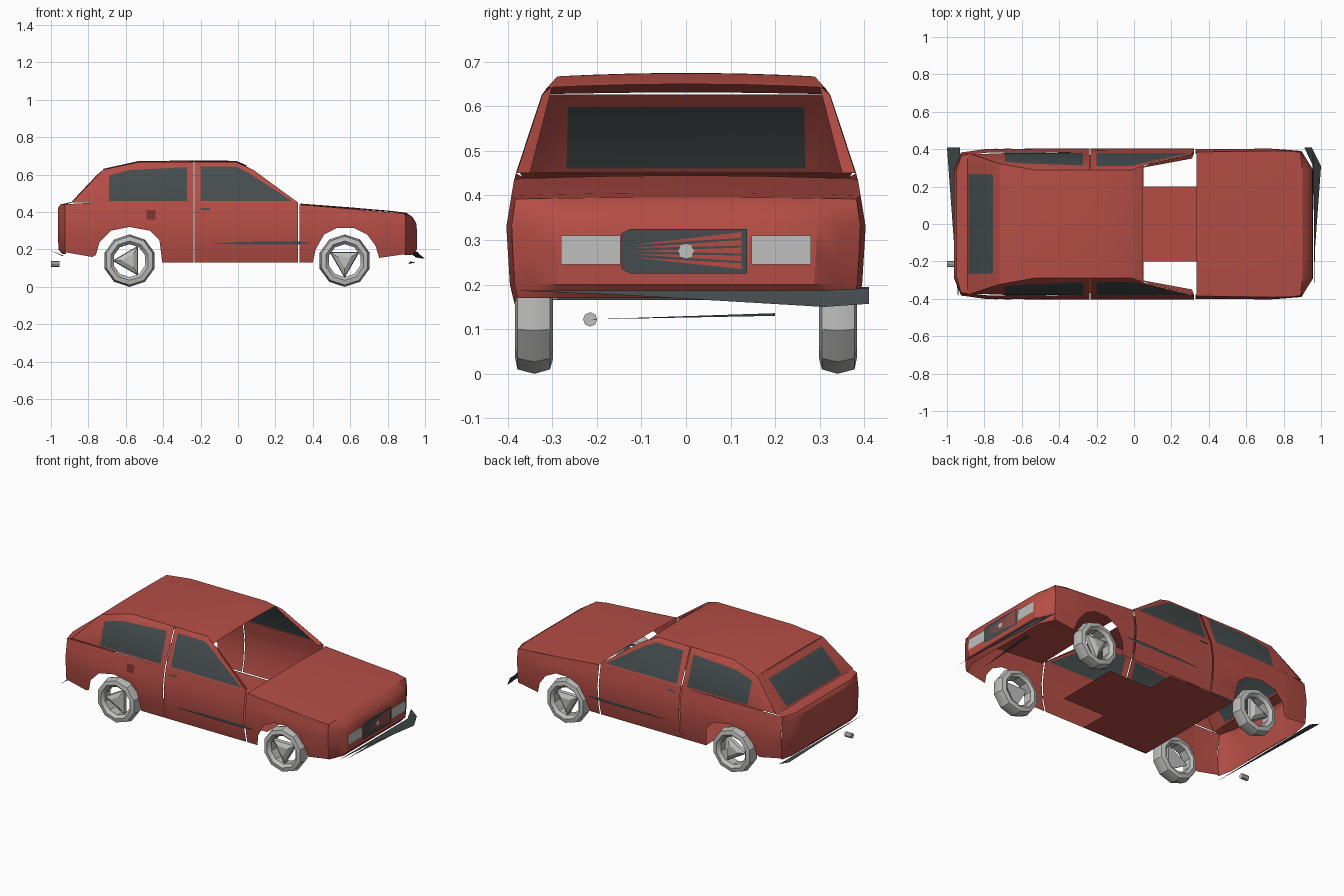
import bpy, bmesh, math
from mathutils import Vector

cube = bpy.data.objects.get("Cube")
if cube:
    bpy.data.objects.remove(cube, do_unlink=True)


def material(name, rgb):
    m = bpy.data.materials.new(name)
    m.use_nodes = True
    m.diffuse_color = (*rgb, 1)
    m.node_tree.nodes["Principled BSDF"].inputs["Base Color"].default_value = (*rgb, 1)
    return m


RED = material("red paint", (0.46, 0.075, 0.06))
DEEP = material("deep red", (0.2, 0.03, 0.025))
DARK = material("dark glass and trim", (0.06, 0.073, 0.077))
GREY = material("light grey", (0.52, 0.52, 0.51))


def interp(pts, v):
    if v <= pts[0][0]:
        return pts[0][1]
    for (a, p), (b, q) in zip(pts, pts[1:]):
        if v <= b:
            return p + (q - p) * (v - a) / (b - a)
    return pts[-1][1]


SECTION = [(0.13, 0.378), (0.2, 0.395), (0.33, 0.403), (0.44, 0.385), (0.63, 0.322), (0.668, 0.288)]
TAPER = [(-0.96, 0.93), (-0.85, 1), (0.84, 1), (0.9, 0.97)]
SHOULDER = [(-0.96, 0.435), (-0.88, 0.45), (0.322, 0.45), (0.33, 0.44), (0.895, 0.392)]


def half_width(x, z):
    return interp(SECTION, z) * interp(TAPER, x)


def build(name, verts, faces, mats, picks=None):
    """Mesh object with normals turned away from the middle of the car."""
    bm = bmesh.new()
    vs = [bm.verts.new(v) for v in verts]
    for i, f in enumerate(faces):
        face = bm.faces.new([vs[k] for k in f])
        face.material_index = picks[i] if picks else 0
    bmesh.ops.recalc_face_normals(bm, faces=bm.faces)
    mid = Vector((0, 0, 0.3))
    if sum((f.calc_center_median() - mid).dot(f.normal) * f.calc_area() for f in bm.faces) < 0:
        bmesh.ops.reverse_faces(bm, faces=bm.faces)
    me = bpy.data.meshes.new(name)
    bm.to_mesh(me)
    bm.free()
    for m in mats:
        me.materials.append(m)
    me.shade_smooth()
    me.set_sharp_from_angle(angle=math.radians(32))
    ob = bpy.data.objects.new(name, me)
    bpy.context.scene.collection.objects.link(ob)
    return ob


def grid(name, rows, mat, wrap=False):
    n = len(rows[0])
    faces = []
    for i in range(len(rows) if wrap else len(rows) - 1):
        j = (i + 1) % len(rows)
        faces += [(i * n + k, i * n + k + 1, j * n + k + 1, j * n + k) for k in range(n - 1)]
    return build(name, [v for r in rows for v in r], faces, [mat])


def side_panel(name, bottom, s):
    """Body side from a lower outline up to the shoulder line."""
    rows = []
    for x, zb in bottom:
        zt = interp(SHOULDER, x)
        zs = [zb + (zt - zb) * t / 5 for t in range(6)]
        rows.append([(x, s * half_width(x, z), z) for z in zs])
    grid(name, rows, RED)


def skin(name, stations):
    """Panel spanning the car: (x, z, crown, bow) for each station."""
    rows = []
    for x, z, crown, bow in stations:
        w = half_width(x - bow, z)
        rows.append([(x - bow * max(0, abs(t) - 0.75) / 0.25, w * t, z + crown * (1 - t * t))
                     for t in (-1, -0.88, -0.75, -0.4, 0, 0.4, 0.75, 0.88, 1)])
    grid(name, rows, RED)


def framed(name, outer, inner):
    """Red frame around one dark pane."""
    n = len(outer)
    faces = [(i, (i + 1) % n, n + (i + 1) % n, n + i) for i in range(n)]
    faces.append(tuple(range(n, 2 * n)))
    build(name, outer + inner, faces, [RED, DARK], [0] * n + [1])


def flat(name, pts, mat):
    build(name, pts, [tuple(range(len(pts)))], [mat])


def on_side(pts, s, off=0.0):
    return [(x, s * (half_width(x, z) + off), z) for x, z in pts]


def wheel(name, x, s, turn):
    profile = [(0.088, 0.365), (0.105, 0.383), (0.13, 0.378), (0.14, 0.34),
               (0.13, 0.305), (0.105, 0.298), (0.088, 0.31), (0.088, 0.365)]
    rows = []
    for i in range(10):
        a = math.tau * i / 10
        rows.append([(x + r * math.sin(a), s * y, 0.14 - r * math.cos(a)) for r, y in profile])
    faces_obj = grid(name + "_tyre", rows, GREY, wrap=True)
    # three cornered spoke plate with a raised hub
    rows = []
    for i in range(3):
        a = turn + math.tau * i / 3
        rows.append([(x + r * math.cos(a), s * y, 0.14 + r * math.sin(a))
                     for r, y in ((0.0, 0.34), (0.092, 0.34), (0.085, 0.36), (0.04, 0.375), (0.0, 0.375))])
    grid(name + "_spokes", rows, GREY, wrap=True)


REAR = [(-0.925, 0.185), (-0.78, 0.16), (-0.76, 0.17), (-0.74, 0.24), (-0.68, 0.3), (-0.58, 0.32),
        (-0.47, 0.3), (-0.42, 0.25), (-0.405, 0.13), (-0.238, 0.13)]
DOOR = [(-0.232, 0.13), (0.04, 0.13), (0.322, 0.13)]
FENDER = [(0.33, 0.13), (0.4, 0.13), (0.415, 0.2), (0.46, 0.28), (0.53, 0.315), (0.62, 0.315),
          (0.69, 0.28), (0.735, 0.22), (0.755, 0.155), (0.895, 0.175)]

for s, tag in ((-1, "nearside"), (1, "offside")):
    # lower body sides
    side_panel("rear_quarter_" + tag, REAR, s)
    side_panel("door_" + tag, DOOR, s)
    side_panel("fender_" + tag, FENDER, s)
    # windows and their frames
    framed("rear_side_window_" + tag,
           on_side([(-0.89, 0.45), (-0.72, 0.627), (-0.53, 0.667), (-0.238, 0.667), (-0.238, 0.45)], s),
           on_side([(-0.69, 0.46), (-0.69, 0.595), (-0.58, 0.625), (-0.272, 0.64), (-0.272, 0.46)], s))
    framed("door_window_" + tag,
           on_side([(-0.232, 0.45), (-0.232, 0.667), (-0.01, 0.667), (0.08, 0.627), (0.322, 0.45)], s),
           on_side([(-0.2, 0.46), (-0.2, 0.643), (-0.01, 0.643), (0.055, 0.61), (0.29, 0.458)], s))
    flat("windscreen_pillar_" + tag, [(0.04, s * 0.3, 0.645), (0.08, s * 0.322, 0.627),
                                      (0.322, s * 0.38, 0.45), (0.31, s * 0.35, 0.45)], RED)
    # side trim
    flat("rub_strip_" + tag, on_side([(-0.15, 0.23), (0.1, 0.226), (0.32, 0.226), (0.395, 0.235),
                                      (0.32, 0.244), (0.0, 0.24)], s, 0.006), DARK)
    flat("door_handle_" + tag, on_side([(-0.2, 0.41), (-0.15, 0.412), (-0.15, 0.422), (-0.2, 0.42)], s, 0.006), DARK)
    wheel("rear_wheel_" + tag, -0.58, s, math.pi)
    wheel("front_wheel_" + tag, 0.57, s, -math.pi / 2)
    # headlight
    flat("headlight_" + tag, [(0.961, s * y, z) for y, z in
                              ((0.147, 0.245), (0.28, 0.245), (0.28, 0.31), (0.147, 0.31))], GREY)

flat("fuel_flap", on_side([(-0.49, 0.36), (-0.44, 0.36), (-0.44, 0.41), (-0.49, 0.41)], -1, 0.005), DEEP)

# panels across the car
skin("roof", [(0.045, 0.642, 0.008, 0), (-0.01, 0.667, 0.007, 0), (-0.25, 0.667, 0.008, 0),
              (-0.53, 0.667, 0.006, 0), (-0.72, 0.627, 0.004, 0)])
skin("bonnet", [(0.335, 0.437, 0.008, 0), (0.6, 0.417, 0.008, 0), (0.82, 0.4, 0.006, 0), (0.9, 0.392, 0.004, 0.01)])
skin("nose", [(0.9, 0.392, 0.004, 0.01), (0.935, 0.37, 0.002, 0.04), (0.955, 0.335, 0, 0.06),
              (0.957, 0.27, 0, 0.062), (0.957, 0.2, 0, 0.062), (0.93, 0.17, 0, 0.04)])
skin("tail", [(-0.89, 0.45, 0.004, 0), (-0.95, 0.44, 0, -0.025), (-0.963, 0.42, 0, -0.038),
              (-0.963, 0.3, 0, -0.038), (-0.96, 0.2, 0, -0.035), (-0.94, 0.175, 0, -0.02)])

# tailgate with its glass
framed("tailgate",
       [(-0.72, -0.323, 0.627), (-0.72, 0.323, 0.627), (-0.89, 0.38, 0.45), (-0.89, -0.38, 0.45)],
       [(-0.755, -0.265, 0.598), (-0.755, 0.265, 0.598), (-0.885, 0.268, 0.46), (-0.885, -0.268, 0.46)])

# floor
build("floor", [(-0.4, -0.37, 0.128), (-0.4, 0.37, 0.128), (0.05, 0.37, 0.128), (0.05, 0.2, 0.128),
                (0.34, 0.2, 0.128), (0.34, -0.2, 0.128), (0.05, -0.2, 0.128), (0.05, -0.37, 0.128)],
      [(0, 1, 2, 3, 6, 7), (3, 4, 5, 6)], [RED])

# grille, slats and round centre cap
flat("grille", [(0.962, y, z) for y, z in ((-0.145, 0.235), (-0.125, 0.225), (0.137, 0.225),
                                           (0.137, 0.325), (-0.125, 0.325), (-0.145, 0.315))], DARK)
for i in range(5):
    z = 0.24 + i * 0.0175
    lean = 0.275 + (z - 0.275) * 0.4
    flat("grille_slat_%d" % (i + 1), [(0.965, -0.12, lean), (0.965, 0.125, z - 0.005),
                                      (0.965, 0.125, z + 0.008)], RED)
flat("grille_cap", [(0.968, 0.018 * math.cos(k * math.tau / 8), 0.275 + 0.018 * math.sin(k * math.tau / 8))
                    for k in range(8)], GREY)

# loose bumper trims
flat("front_bumper_trim", [(0.962, -0.39, 0.187), (0.968, -0.13, 0.176), (1.0, 0.31, 0.15),
                           (0.95, 0.41, 0.157), (0.91, 0.41, 0.192), (0.962, 0.3, 0.187)], DARK)
flat("front_lip", [(0.91, -0.22, 0.122), (0.95, 0.2, 0.13), (0.92, 0.2, 0.136)], DARK)
flat("rear_bumper_trim", [(-0.94, -0.41, 0.165), (-1.0, 0.41, 0.195), (-0.93, 0.41, 0.165)], DARK)

# exhaust pipe
ring = [(0.016 * math.cos(k * math.tau / 8), 0.016 * math.sin(k * math.tau / 8)) for k in range(8)]
pipe = [(x, -0.215 + a, 0.122 + b) for x in (-1.0, -0.955) for a, b in ring]
build("exhaust_pipe", pipe, [(k, (k + 1) % 8, 8 + (k + 1) % 8, 8 + k) for k in range(8)]
      + [tuple(range(8)), tuple(range(8, 16))], [GREY])
